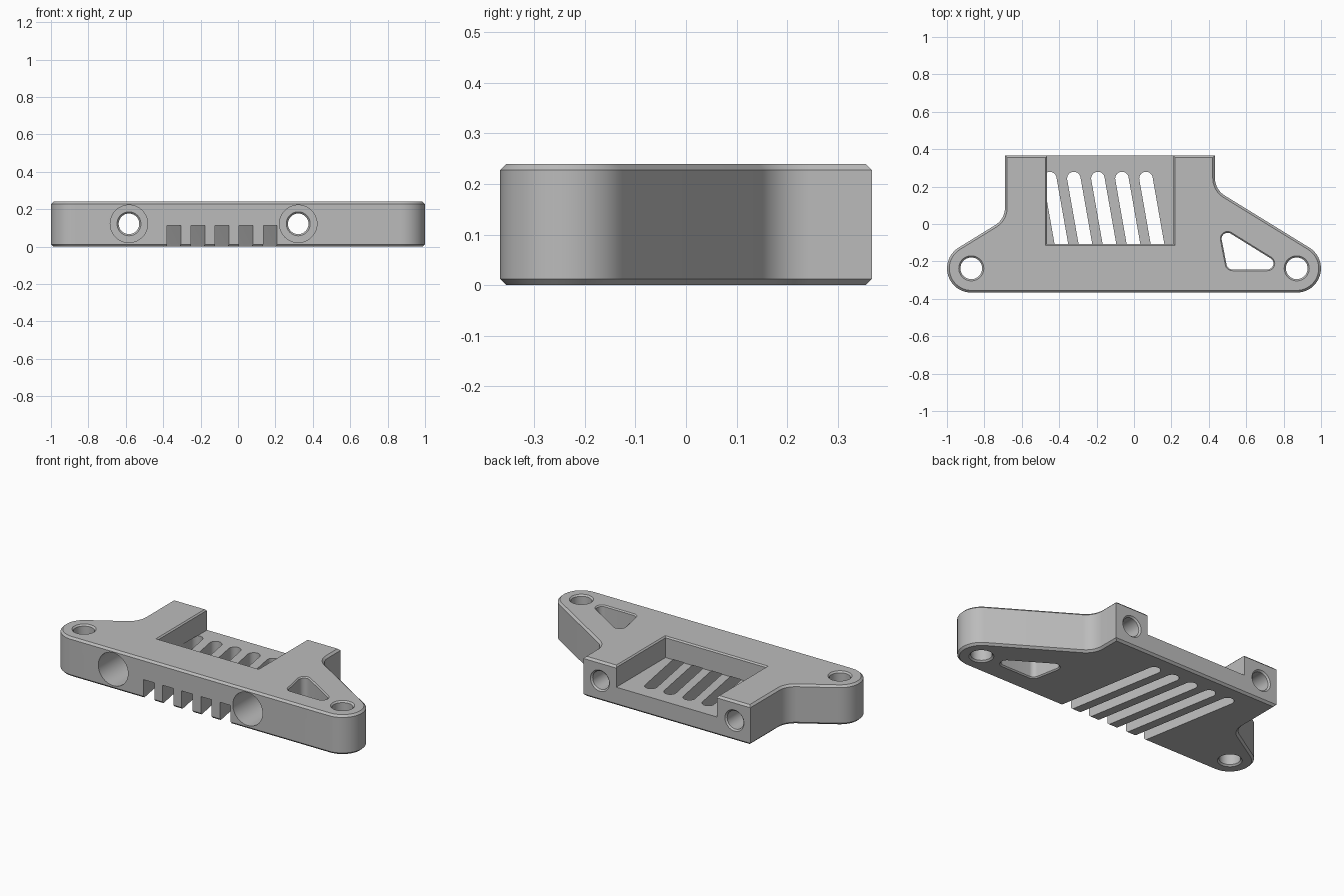
import bpy, bmesh
from math import radians, sin, cos, tan, pi
from mathutils import Vector, Matrix

cube = bpy.data.objects.get("Cube")
if cube:
    bpy.data.objects.remove(cube, do_unlink=True)

HEIGHT = 0.24
DEPTH = 0.367      # half depth of the bracket
CHAMFER = 0.012


def rounded(corners, steps=20):
    """Counter-clockwise polygon from (x, y, radius) corners with filleted corners."""
    out = []
    for i, (x, y, r) in enumerate(corners):
        p = Vector((x, y))
        if r == 0:
            out.append(p)
            continue
        a = (Vector(corners[i - 1][:2]) - p).normalized()
        b = (Vector(corners[(i + 1) % len(corners)][:2]) - p).normalized()
        half = a.angle(b) / 2
        centre = p + (a + b).normalized() * r / sin(half)
        start = p + a * r / tan(half) - centre
        sweep = pi - 2 * half
        if a.x * b.y - a.y * b.x > 0:
            sweep = -sweep
        for k in range(steps + 1):
            out.append(centre + Matrix.Rotation(sweep * k / steps, 2) @ start)
    return out


def circle(r, n=48):
    return [Vector((r * cos(2 * pi * k / n), r * sin(2 * pi * k / n))) for k in range(n)]


def offset(points, d):
    """Push a counter-clockwise outline outwards by d with mitred corners."""
    out = []
    for i, p in enumerate(points):
        e1 = (p - points[i - 1]).normalized()
        e2 = (points[(i + 1) % len(points)] - p).normalized()
        n1, n2 = Vector((e1.y, -e1.x)), Vector((e2.y, -e2.x))
        out.append(p + (n1 + n2) * d / (1 + n1.dot(n2)))
    return out


def prism(name, points, sections, matrix=Matrix()):
    """Stack the outline through (z, offset) sections and close both ends."""
    bm = bmesh.new()
    rings = [[bm.verts.new((p.x, p.y, z)) for p in offset(points, d)] for z, d in sections]
    n = len(points)
    for lo, hi in zip(rings, rings[1:]):
        for i in range(n):
            j = (i + 1) % n
            bm.faces.new((lo[i], lo[j], hi[j], hi[i]))
    bm.faces.new(rings[0][::-1])
    bm.faces.new(rings[-1])
    bmesh.ops.transform(bm, matrix=matrix, verts=bm.verts)
    bmesh.ops.recalc_face_normals(bm, faces=bm.faces)
    mesh = bpy.data.meshes.new(name)
    bm.to_mesh(mesh)
    bm.free()
    obj = bpy.data.objects.new(name, mesh)
    bpy.context.collection.objects.link(obj)
    return obj


def through(c):
    """Sections for a vertical through cut with a chamfer c at both rims."""
    e = 0.01
    return [(-e, c + e), (c, 0), (HEIGHT - c, 0), (HEIGHT + e, c + e)]


# Bracket body: two rounded ears sloping up to a pair of rear blocks
TIP = 1.329
SLOPE = tan(radians(31.6))
LEFT, RIGHT = -0.69, 0.433
outline = rounded([
    (-TIP, -DEPTH, 0.13), (TIP, -DEPTH, 0.13),
    (RIGHT, -DEPTH + (TIP - RIGHT) * SLOPE, 0.11), (RIGHT, DEPTH, 0),
    (LEFT, DEPTH, 0), (LEFT, -DEPTH + (TIP + LEFT) * SLOPE, 0.11)])
body = prism("mounting_bracket", outline,
             [(0, -CHAMFER), (CHAMFER, 0), (HEIGHT - CHAMFER, 0), (HEIGHT, -CHAMFER)])

cutters = []

# Open pocket between the rear blocks
pocket = [Vector(p) for p in ((-0.465, -0.106), (0.212, -0.106), (0.212, 0.5), (-0.465, 0.5))]
cutters.append(prism("pocket_cutter", pocket,
                     [(0.112, 0), (HEIGHT - 0.008, 0), (HEIGHT + 0.01, 0.018)]))

# Slanted vent slots, open at the front and rounded at the back
slot = rounded([(-0.036, -0.8, 0), (0.036, -0.8, 0), (0.036, 0.036, 0.0358),
                (-0.036, 0.036, 0.0358)], 10)
for k in range(5):
    place = Matrix.Translation((-0.45 + 0.1285 * k, 0.243, 0)) @ Matrix.Rotation(radians(10), 4, 'Z')
    cutters.append(prism("slot_cutter", slot, [(-0.05, 0), (0.1135, 0)], place))

# Vertical bolt holes in the ears
for side in (-1, 1):
    cutters.append(prism("ear_hole_cutter", circle(0.058), through(0.009),
                         Matrix.Translation((side * 0.87, 0.13 - DEPTH, 0))))

# Counterbored holes running front to back through the rear blocks
for x in (-0.583, 0.322):
    place = Matrix.Translation((x, 0, HEIGHT / 2 + 0.002)) @ Matrix.Rotation(radians(-90), 4, 'X')
    cutters.append(prism("long_hole_cutter", circle(0.055),
                         [(-0.45, 0.045), (-0.1, 0.045), (-0.1, 0.009), (-0.091, 0),
                          (DEPTH - 0.009, 0), (DEPTH + 0.01, 0.019)], place))

# Triangular lightening window in the long ear
window = rounded([(0.455, -0.013, 0.032), (0.5, -0.243, 0.032), (0.826, -0.243, 0.032)], 10)
cutters.append(prism("window_cutter", window, through(0.007)))

# Cut everything out of the body
bpy.context.view_layer.objects.active = body
for cutter in cutters:
    cutter.hide_render = True
    mod = body.modifiers.new("cut", 'BOOLEAN')
    mod.operation = 'DIFFERENCE'
    mod.solver = 'EXACT'
    mod.object = cutter
    bpy.ops.object.modifier_apply(modifier=mod.name)
    bpy.data.objects.remove(cutter, do_unlink=True)

# Plain grey finish
grey = bpy.data.materials.new("plain_grey")
grey.use_nodes = True
colour = (0.5, 0.5, 0.5, 1)
grey.diffuse_color = colour
grey.node_tree.nodes["Principled BSDF"].inputs["Base Color"].default_value = colour
body.data.materials.clear()
body.data.materials.append(grey)

for obj in bpy.context.selected_objects:
    obj.select_set(False)
body.select_set(True)
bpy.ops.object.shade_smooth_by_angle(angle=radians(25))
